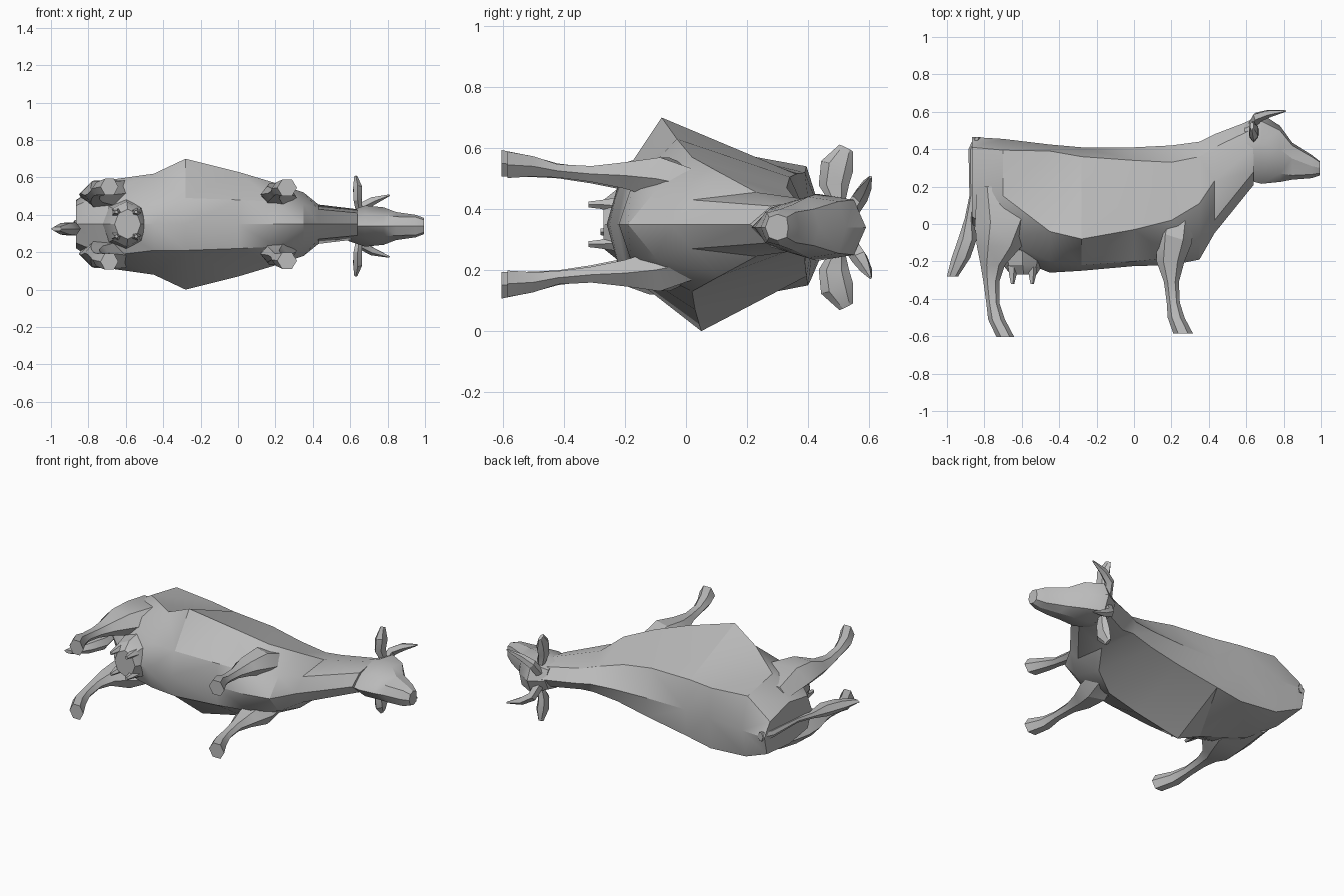
import bpy, bmesh, math
from mathutils import Vector

grey = bpy.data.materials.new("grey")
grey.diffuse_color = (0.5, 0.5, 0.5, 1)
MID = 0.35  # the animal lies on its side; z is its sideways axis


def loft(name, rings):
    """Skin a list of equal-length point rings and cap both ends."""
    bm = bmesh.new()
    loops = [[bm.verts.new(p) for p in r] for r in rings]
    n = len(loops[0])
    for a, b in zip(loops, loops[1:]):
        for i in range(n):
            j = (i + 1) % n
            bm.faces.new((a[i], a[j], b[j], b[i]))
    bm.faces.new(loops[0])
    bm.faces.new(loops[-1][::-1])
    bmesh.ops.triangulate(bm, faces=bm.faces)
    bmesh.ops.recalc_face_normals(bm, faces=bm.faces)
    me = bpy.data.meshes.new(name)
    bm.to_mesh(me)
    bm.free()
    ob = bpy.data.objects.new(name, me)
    bpy.context.collection.objects.link(ob)
    me.materials.append(grey)
    bpy.context.view_layer.objects.active = ob
    ob.select_set(True)
    bpy.ops.object.shade_smooth_by_angle(angle=math.radians(28))
    ob.select_set(False)
    return ob


def trunk(name, sections, mid):
    """Sections: x, top y, (y, half width) three times, bottom y, skew,
    then optionally y and half width of the right side of the back."""
    rings = []
    for x, top, y1, w1, y2, w2, y3, w3, bot, skew, *back in sections:
        ry, rw = back or (y1, w1)
        rings.append([(x, top, mid), (x, y1, mid + w1), (x, y2 - skew, mid + w2),
                      (x, y3, mid + w3), (x, bot, mid), (x, y3, mid - w3),
                      (x, y2 + skew, mid - w2), (x, ry, mid - rw)])
    return loft(name, rings)


def limb(name, stations, side, n=6):
    """Stations: y, x min, x max, sideways offset, half thickness, tilt."""
    rings = []
    for y, x0, x1, off, t, tilt in stations:
        cx, rx = (x0 + x1) / 2, (x1 - x0) / 2
        ring = []
        for i in range(n):
            a = 2 * math.pi * i / n
            ring.append((cx + rx * math.cos(a), y + tilt * math.cos(a),
                         MID + side * (off + t * math.sin(a))))
        rings.append(ring)
    return loft(name, rings)


def tube(name, path, n=5):
    """Path: x, y, z, radius across, radius thin; rings face along the path."""
    pts = [Vector(p[:3]) for p in path]
    rings = []
    for i, p in enumerate(path):
        d = (pts[min(i + 1, len(pts) - 1)] - pts[max(i - 1, 0)]).normalized()
        u = d.cross(Vector((1, 0, 0))).normalized()
        v = d.cross(u)
        rings.append([pts[i] + u * p[3] * math.cos(2 * math.pi * k / n)
                      + v * p[4] * math.sin(2 * math.pi * k / n) for k in range(n)])
    return loft(name, rings)


# Barrel of the body and the neck
trunk("body", [
    (-0.865, 0.465, 0.41, 0.08, 0.22, 0.13, 0.04, 0.10, 0.0, 0, 0.44, 0.11),
    (-0.70, 0.455, 0.395, 0.19, 0.15, 0.235, -0.08, 0.17, -0.16, 0, 0.41, 0.18),
    (-0.45, 0.425, 0.39, 0.17, 0.0, 0.27, -0.20, 0.14, -0.26, 0.04, 0.40, 0.20),
    (-0.28, 0.41, 0.36, 0.165, -0.015, 0.35, -0.22, 0.14, -0.25, 0.065, 0.395, 0.17),
    (0.00, 0.41, 0.34, 0.155, 0.0, 0.28, -0.20, 0.13, -0.225, 0.03, 0.39, 0.125),
    (0.20, 0.42, 0.33, 0.12, 0.02, 0.22, -0.18, 0.12, -0.22, 0, 0.39, 0.085),
    (0.35, 0.44, 0.36, 0.08, 0.11, 0.17, -0.10, 0.11, -0.19, 0, 0.41, 0.06),
    (0.43, 0.48, 0.41, 0.065, 0.23, 0.105, 0.02, 0.08, -0.05, 0),
    (0.64, 0.56, 0.51, 0.06, 0.41, 0.08, 0.28, 0.06, 0.21, 0)], MID)

# Head with a broad forehead and a blunt muzzle
trunk("head", [
    (0.59, 0.54, 0.51, 0.06, 0.43, 0.08, 0.32, 0.06, 0.24, 0),
    (0.68, 0.59, 0.55, 0.09, 0.43, 0.11, 0.28, 0.065, 0.215, 0),
    (0.78, 0.525, 0.50, 0.085, 0.40, 0.10, 0.27, 0.055, 0.225, 0),
    (0.845, 0.435, 0.42, 0.06, 0.35, 0.075, 0.26, 0.05, 0.237, 0),
    (0.95, 0.37, 0.36, 0.05, 0.31, 0.06, 0.265, 0.048, 0.245, 0),
    (0.995, 0.335, 0.33, 0.033, 0.30, 0.043, 0.272, 0.033, 0.26, 0)], 0.34)

for side, tag in ((1, "left"), (-1, "right")):
    # Front leg: shoulder, knee, fetlock and hoof
    limb("front_leg_" + tag, [
        (0.05, 0.15, 0.32, 0.12, 0.06, 0), (-0.07, 0.12, 0.31, 0.15, 0.08, -0.03),
        (-0.20, 0.12, 0.27, 0.16, 0.05, 0), (-0.31, 0.16, 0.24, 0.165, 0.03, 0),
        (-0.42, 0.175, 0.245, 0.175, 0.025, 0), (-0.50, 0.18, 0.27, 0.19, 0.038, 0),
        (-0.585, 0.21, 0.315, 0.195, 0.05, 0)], side)
    # Hind leg: thigh, hock, cannon and hoof
    limb("hind_leg_" + tag, [
        (0.20, -0.84, -0.62, 0.14, 0.06, 0), (0.02, -0.85, -0.52, 0.16, 0.085, 0.02),
        (-0.12, -0.84, -0.60, 0.165, 0.075, 0), (-0.22, -0.82, -0.69, 0.155, 0.045, 0),
        (-0.31, -0.805, -0.72, 0.16, 0.03, 0), (-0.42, -0.79, -0.72, 0.175, 0.028, 0),
        (-0.51, -0.78, -0.69, 0.19, 0.04, 0), (-0.605, -0.735, -0.64, 0.20, 0.05, 0)], side)
    # Ear: a broad leaf pointing sideways
    zc = 0.34
    tube("ear_" + tag, [
        (0.65, 0.50, zc + side * 0.07, 0.02, 0.02),
        (0.64, 0.485, zc + side * 0.14, 0.05, 0.025),
        (0.64, 0.495, zc + side * 0.20, 0.055, 0.028),
        (0.63, 0.525, zc + side * 0.26, 0.025, 0.01)], 6)
    # Horn: sweeps out, then forward
    tube("horn_" + tag, [
        (0.64, 0.53, zc + side * 0.04, 0.028, 0.028),
        (0.66, 0.57, zc + side * 0.10, 0.028, 0.028),
        (0.72, 0.59, zc + side * 0.135, 0.02, 0.024),
        (0.81, 0.605, zc + side * 0.165, 0.005, 0.005)])
    # Teats
    for x in (-0.65, -0.545):
        limb("teat_" + tag, [(-0.22, x - 0.03, x + 0.03, 0.06, 0.03, 0),
                             (-0.28, x - 0.02, x + 0.02, 0.065, 0.015, 0),
                             (-0.32, x - 0.01, x + 0.01, 0.065, 0.01, 0)], side, 5)

# Udder
limb("udder", [(-0.08, -0.74, -0.46, 0, 0.14, 0), (-0.22, -0.70, -0.49, 0, 0.12, 0),
               (-0.27, -0.66, -0.52, 0, 0.08, 0)], 1, 8)

# Tail with a tufted end
limb("tail", [(0.465, -0.855, -0.82, 0, 0.03, 0), (0.40, -0.885, -0.84, 0, 0.025, 0),
              (0.15, -0.88, -0.85, -0.01, 0.015, 0), (0.03, -0.905, -0.86, -0.02, 0.02, 0),
              (-0.08, -0.94, -0.84, -0.025, 0.04, 0), (-0.18, -0.975, -0.875, -0.025, 0.035, 0),
              (-0.28, -1.0, -0.94, -0.025, 0.012, 0)], 1)
